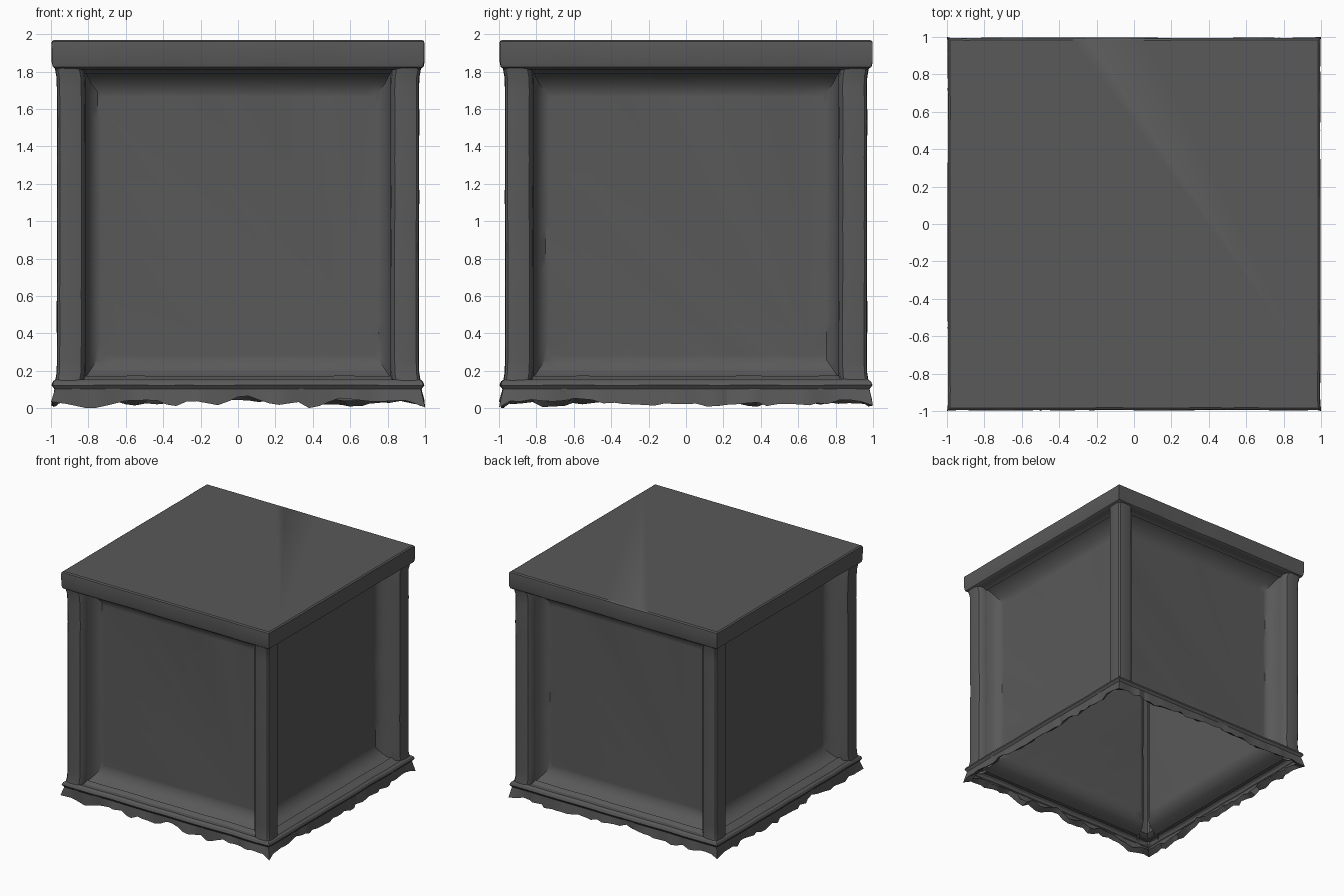
import bpy, bmesh, math, random
from mathutils import Vector, Matrix, noise

if "Cube" in bpy.data.objects:
    bpy.data.objects.remove(bpy.data.objects["Cube"])

random.seed(4)
grey = bpy.data.materials.new("dark grey")
grey.diffuse_color = (0.1, 0.1, 0.1, 1)
grey.use_nodes = True
grey.node_tree.nodes["Principled BSDF"].inputs["Base Color"].default_value = grey.diffuse_color


def wobble(p, amount, scale=4.0):
    """Soft worn-edge offset, always zero or positive."""
    return amount * (0.5 + 0.5 * noise.noise(Vector(p) * scale))


def finish(name, bm, angle=35):
    me = bpy.data.meshes.new(name)
    bm.to_mesh(me)
    bm.free()
    me.materials.append(grey)
    ob = bpy.data.objects.new(name, me)
    bpy.context.collection.objects.link(ob)
    bpy.ops.object.select_all(action='DESELECT')
    ob.select_set(True)
    bpy.context.view_layer.objects.active = ob
    bpy.ops.object.shade_smooth_by_angle(angle=math.radians(angle))
    return ob


def loft(bm, rings, closed=True, flip=False):
    """Skin quads between successive rows of points; returns the vertex rows."""
    rows = [[bm.verts.new(p) for p in r] for r in rings]
    for a, b in zip(rows, rows[1:]):
        n = len(a)
        for i in range(n if closed else n - 1):
            j = (i + 1) % n
            f = (a[i], b[i], b[j], a[j])
            bm.faces.new(f[::-1] if flip else f)
    return rows


def square(n):
    """Unit square outline, counter-clockwise, n points per side."""
    corners = [(-1, -1), (1, -1), (1, 1), (-1, 1)]
    pts = []
    for k in range(4):
        a, b = Vector(corners[k]), Vector(corners[(k + 1) % 4])
        pts += [a.lerp(b, i / n) for i in range(n)]
    return pts


# Top slab: hollow lid with softened edges and a lipped underside
bm = bmesh.new()
rings = []
for r, z, w in [(0.985, 1.97, 0.004), (0.997, 1.962, 0.006), (1.0, 1.945, 0.008),
                (1.0, 1.85, 0.012), (0.995, 1.825, 0.014), (0.975, 1.812, 0.01),
                (0.93, 1.81, 0), (0.90, 1.79, 0)]:
    ring = []
    for u in square(24):
        rr = r - wobble((u.x, u.y, z), w)
        ring.append((u.x * rr, u.y * rr, z))
    rings.append(ring)
rows = loft(bm, rings)
bm.faces.new(rows[0])
finish("top_slab", bm)

# Recessed side panels with a curved cove running around each one
for k, side in enumerate(("front", "right", "back", "left")):
    bm = bmesh.new()
    rings = []
    # half width, bottom, top, depth from centre
    for hw, z0, z1, d in [(0.83, 0.145, 1.815, 0.935), (0.82, 0.16, 1.80, 0.90),
                          (0.805, 0.18, 1.775, 0.855), (0.785, 0.21, 1.735, 0.82),
                          (0.75, 0.26, 1.69, 0.795)]:
        ring = []
        for u in square(20):
            z = (z0 + z1) / 2 + u.y * (z1 - z0) / 2
            ring.append((u.x * hw, -d + wobble((u.x, k, z), 0.008), z))
        rings.append(ring)
    # flat centre
    rings.append([(u.x * 0.73, -0.79, 0.975 + u.y * 0.69) for u in square(20)])
    rows = loft(bm, rings, flip=True)
    bm.faces.new(rows[-1])
    bm.transform(Matrix.Rotation(k * math.pi / 2, 4, 'Z'))
    finish(side + "_panel", bm)

# Corner posts: rounded L section, slightly worn
half = [(-0.815, -0.90), (-0.822, -0.945), (-0.84, -0.965), (-0.87, -0.97),
        (-0.935, -0.97), (-0.955, -0.967)]
section = [(y, x) for x, y in half] + half[::-1]
names = ("front_left", "front_right", "back_right", "back_left")
for k, name in enumerate(names):
    bm = bmesh.new()
    rings = []
    for i in range(29):
        z = 1.83 - i * 1.70 / 28
        s = wobble((k * 5, 0, z), 0.01, 3) - 0.003
        # slight flare where the post meets the slab and the rim
        flare = 0.012 * max(0, abs(z - 0.98) - 0.78) / 0.07
        rings.append([(x + s - flare, y + s - flare, z) for x, y in section])
    loft(bm, rings, closed=False)
    bm.transform(Matrix.Rotation(k * math.pi / 2, 4, 'Z'))
    finish(name + "_post", bm)

# Bottom rim: rounded trim whose lower edge is torn and folded under
N = 36
outline = square(N)
front_tears = [(-1, .05), (-.8, .01), (-.62, .055), (-.45, .06), (-.35, .02), (-.26, .06),
               (-.1, .03), (.03, .09), (.2, .03), (.33, .05), (.4, .01), (.55, .07),
               (.75, .05), (.92, .06), (1, .02)]


def tear(i):
    """Height of the torn edge at outline point i."""
    u = outline[i]
    if i <= N:
        for (xa, za), (xb, zb) in zip(front_tears, front_tears[1:]):
            if xa <= u.x <= xb:
                return za + (zb - za) * (u.x - xa) / (xb - xa)
    if i % N == 0:
        return 0.03
    h = 0.05 + 0.045 * noise.noise(Vector((u.x, u.y, 2)) * 3.3)
    return max(0.012, min(0.085, h + random.uniform(-0.012, 0.012)))


edge = [tear(i) for i in range(4 * N)]
low = min(edge)
edge = [e - low for e in edge]
bm = bmesh.new()
rings = []
for r, z in [(0.90, 0.17), (0.935, 0.15), (0.975, 0.152), (0.992, 0.14), (1.0, 0.12), (0.985, 0.10)]:
    ring = []
    for u in outline:
        rr = r - wobble((u.x, u.y, z), 0.012)
        ring.append((u.x * rr, u.y * rr, z + wobble((u.x, u.y, 9), 0.006)))
    rings.append(ring)
for r, t, jit in [(0.985, 0.0, 0.014), (0.945, 0.03, 0.014)]:
    ring = []
    for i, u in enumerate(outline):
        corner = i % N == 0
        rr = (1.0 if corner and t == 0 else r) + (0 if corner else random.uniform(-jit, jit))
        ring.append((u.x * rr, u.y * rr, min(0.095, edge[i] + t)))
    rings.append(ring)
loft(bm, rings)
finish("torn_bottom_rim", bm, 25)
